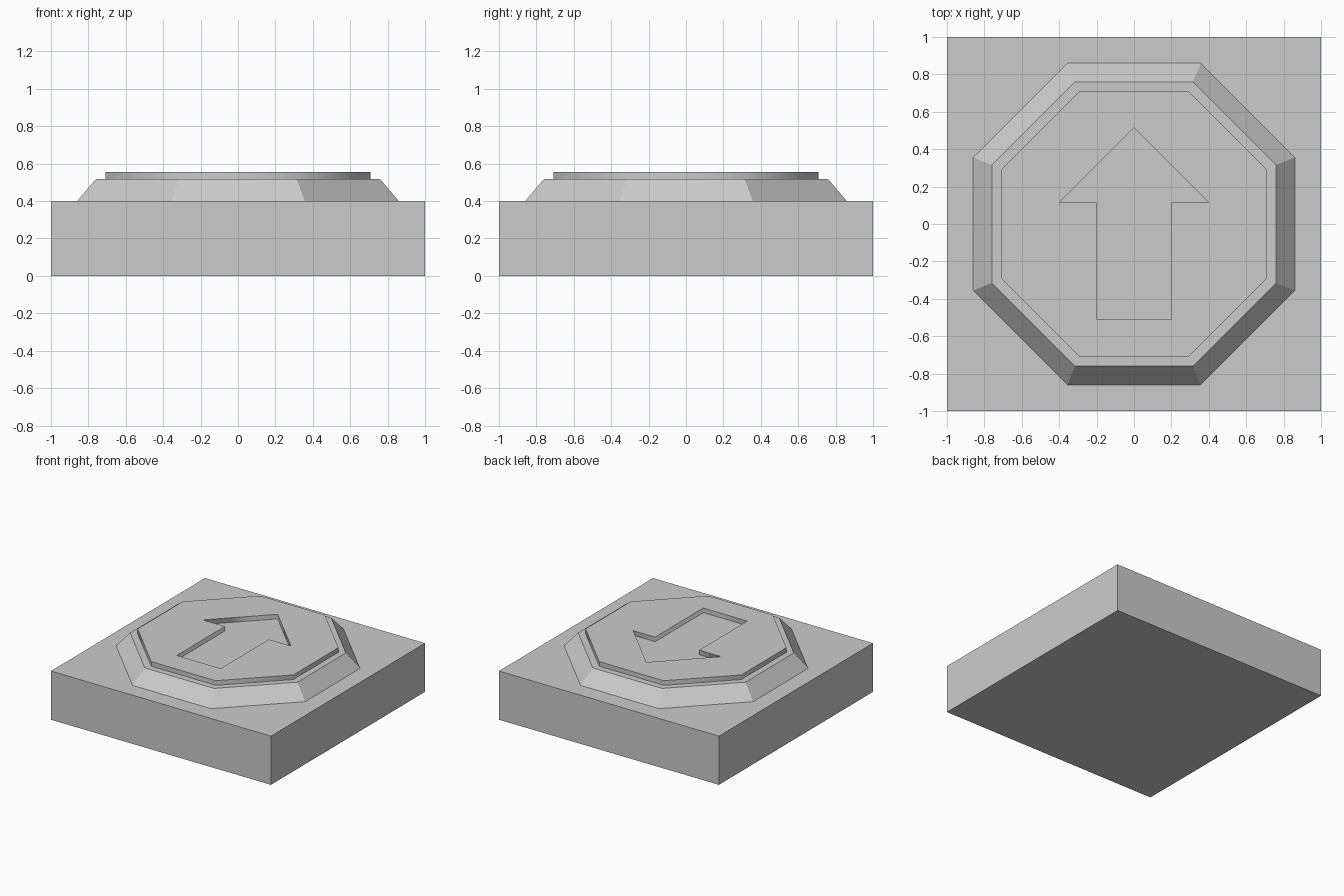
import bpy
import bmesh
import math

cube = bpy.data.objects.get("Cube")
if cube:
    bpy.data.objects.remove(cube, do_unlink=True)

BASE_TOP, RIM_TOP, PLATE_TOP = 0.4, 0.517, 0.555

grey = bpy.data.materials.new("plain grey")
grey.use_nodes = True
colour = (0.6, 0.6, 0.6, 1)
grey.diffuse_color = colour
grey.node_tree.nodes["Principled BSDF"].inputs["Base Color"].default_value = colour


def polygon(sides, apothem):
    """Corners of a regular polygon with one flat side facing the front."""
    radius = apothem / math.cos(math.pi / sides)
    angles = [(i + 0.5) * math.tau / sides for i in range(sides)]
    return [(radius * math.cos(a), radius * math.sin(a)) for a in angles]


def frustum(name, sides, low, high, z_low, z_high):
    """Closed flat-sided block tapering from one apothem to another."""
    bm = bmesh.new()
    rings = [[bm.verts.new((x, y, z)) for x, y in polygon(sides, size)]
             for size, z in ((low, z_low), (high, z_high))]
    bm.faces.new(rings[0][::-1])
    bm.faces.new(rings[1])
    for i in range(sides):
        j = (i + 1) % sides
        bm.faces.new((rings[0][i], rings[0][j], rings[1][j], rings[1][i]))
    mesh = bpy.data.meshes.new(name)
    bm.to_mesh(mesh)
    bm.free()
    mesh.materials.append(grey)
    obj = bpy.data.objects.new(name, mesh)
    bpy.context.collection.objects.link(obj)


def cut_plate(name, outlines, z_low, z_high):
    """Flat plate filled between its outer outline and the hole inside it."""
    curve = bpy.data.curves.new(name, "CURVE")
    curve.dimensions = "2D"
    curve.fill_mode = "BOTH"
    curve.extrude = (z_high - z_low) / 2
    for outline in outlines:
        spline = curve.splines.new("POLY")
        spline.points.add(len(outline) - 1)
        for point, (x, y) in zip(spline.points, outline):
            point.co = (x, y, 0, 1)
        spline.use_cyclic_u = True
    curve.materials.append(grey)
    obj = bpy.data.objects.new(name, curve)
    obj.location.z = (z_low + z_high) / 2
    bpy.context.collection.objects.link(obj)
    bpy.ops.object.select_all(action="DESELECT")
    obj.select_set(True)
    bpy.context.view_layer.objects.active = obj
    bpy.ops.object.convert(target="MESH")


# Square base and sloping octagonal rim
frustum("square_base", 4, 1, 1, 0, BASE_TOP)
frustum("octagon_rim", 8, 0.86, 0.76, BASE_TOP, RIM_TOP)

# Raised octagonal plate with an arrow recess pointing to the back
half_arrow = [(0.2, -0.51), (0.2, 0.115), (0.4, 0.115)]
arrow = half_arrow + [(0, 0.515)] + [(-x, y) for x, y in reversed(half_arrow)]
cut_plate("arrow_plate", [polygon(8, 0.708), arrow], RIM_TOP, PLATE_TOP)
